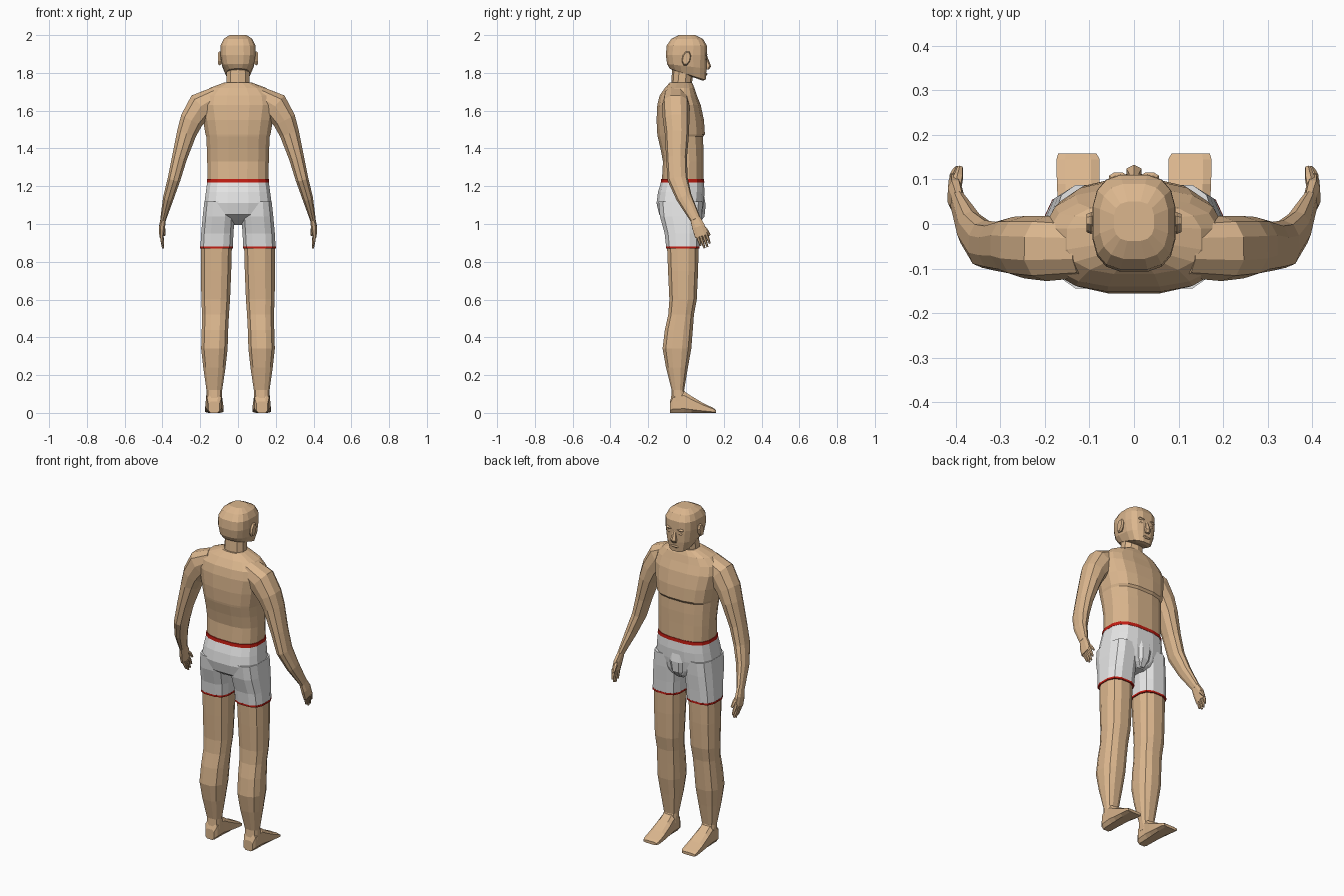
import bpy, bmesh, math
from mathutils import Vector


def material(name, rgb):
    m = bpy.data.materials.new(name)
    m.diffuse_color = (*rgb, 1)
    return m


SKIN = material("skin tan", (0.71, 0.47, 0.27))
WHITE = material("shorts white", (0.79, 0.79, 0.79))
RED = material("trim red", (0.55, 0.012, 0.006))


def loft(name, sections, mat, n=12, p=2.6, mirror=False):
    """Skin through superellipse sections (centre, half-axis u, half-axis v)."""
    bm = bmesh.new()
    angles = [2 * math.pi * (k + 0.5) / n for k in range(n)]
    power = lambda c: math.copysign(abs(c) ** (2 / p), c)
    unit = [(power(math.cos(a)), power(math.sin(a))) for a in angles]
    mu, mv = max(a for a, b in unit), max(b for a, b in unit)
    rings = [[bm.verts.new(Vector(c) + Vector(u) * (a / mu) + Vector(v) * (b / mv))
              for a, b in unit] for c, u, v in sections]
    for r, s in zip(rings, rings[1:]):
        for k in range(n):
            j = (k + 1) % n
            bm.faces.new((r[k], r[j], s[j], s[k]))
    bm.faces.new(rings[0])
    bm.faces.new(rings[-1])
    bmesh.ops.recalc_face_normals(bm, faces=bm.faces)
    me = bpy.data.meshes.new(name)
    bm.to_mesh(me)
    bm.free()
    me.materials.append(mat)
    ob = bpy.data.objects.new(name, me)
    bpy.context.collection.objects.link(ob)
    if mirror:
        ob.modifiers.new("mirror", 'MIRROR').use_mirror_merge = False
    return ob


def level(z, x0, x1, y0, y1, tilt=0):
    """Horizontal section; tilt raises its +y edge."""
    return (((x0 + x1) / 2, (y0 + y1) / 2, z), ((x1 - x0) / 2, 0, 0),
            (0, (y1 - y0) / 2, tilt))


def centred(z, hw, y0, y1, tilt=0):
    return level(z, -hw, hw, y0, y1, tilt)


def tube(points):
    """Sections square to a path of (centre, thickness, depth)."""
    out = []
    for i, (c, r, d) in enumerate(points):
        a = Vector(points[max(i - 1, 0)][0])
        b = Vector(points[min(i + 1, len(points) - 1)][0])
        t = (b - a).normalized()
        u = Vector((0, 1, 0)).cross(t).normalized()
        out.append((c, u * r, t.cross(u) * d))
    return out


# Torso, with a chest crease and sloping shoulders
loft("torso", [centred(*s) for s in (
    (1.22, .160, -.128, .093), (1.33, .163, -.122, .092), (1.40, .165, -.135, .092),
    (1.462, .168, -.150, .090), (1.475, .172, -.152, .100), (1.55, .185, -.156, .095),
    (1.63, .200, -.152, .078), (1.68, .190, -.140, .058), (1.72, .150, -.112, .045),
    (1.75, .070, -.085, .032))], SKIN, n=16, p=2.7)

# Neck
loft("neck", [centred(1.70, .085, -.095, .04), centred(1.75, .062, -.078, .032),
              centred(1.84, .058, -.072, .045)], SKIN, n=10, p=2.2)

# Head
loft("head", [centred(*s) for s in (
    (1.785, .040, -.055, .085, -.025), (1.792, .062, -.086, .104, -.030),
    (1.835, .083, -.100, .109, -.012), (1.895, .093, -.107, .111),
    (1.945, .092, -.102, .110), (1.980, .076, -.078, .090),
    (2.000, .045, -.038, .050))], SKIN, n=16, p=2.9)
loft("nose", [centred(1.89, .008, .09, .112), centred(1.835, .017, .09, .133),
              centred(1.818, .014, .09, .122)], SKIN, n=6)
loft("lips", [centred(1.80, .018, .09, .111), centred(1.793, .026, .09, .114),
              centred(1.786, .016, .09, .110)], SKIN, n=8)
loft("brow", [level(1.905, .018, .05, .09, .108), level(1.897, .014, .056, .088, .115),
              level(1.889, .018, .05, .09, .108)], SKIN, n=8, mirror=True)
loft("eye", [level(1.880, .022, .044, .09, .108), level(1.873, .018, .048, .09, .111),
             level(1.866, .022, .044, .09, .108)], SKIN, n=8, mirror=True)
loft("ear", [((x, .002, 1.877), (0, w, 0), (0, .006, h)) for x, w, h in (
    (.080, .014, .026), (.096, .022, .037), (.106, .018, .031))],
    SKIN, n=8, p=2, mirror=True)

# Arms
loft("arm", tube([
    ((.11, -.055, 1.675), .055, .065), ((.195, -.055, 1.625), .075, .073),
    ((.245, -.052, 1.55), .062, .070), ((.272, -.048, 1.48), .052, .064),
    ((.310, -.050, 1.35), .040, .055), ((.338, -.045, 1.24), .034, .054),
    ((.368, -.010, 1.14), .028, .042), ((.396, .050, 1.025), .015, .028)]),
    SKIN, n=10, p=2.3, mirror=True)

# Hands
loft("palm", tube([((.395, .048, 1.03), .014, .026), ((.402, .066, .985), .016, .034),
                   ((.405, .082, .935), .011, .034)]), SKIN, n=8, mirror=True)
for i, (y, z) in enumerate(((.078, .885), (.098, .872), (.114, .878), (.126, .897))):
    base = Vector((.405, .060 + i * .015, .938 + i * .005))
    tip = Vector((.397, y, z))
    loft(f"finger_{i + 1}", tube([(base, .009, .009), (base.lerp(tip, .55), .008, .008),
                                  (tip, .005, .005)]), SKIN, n=6, p=2, mirror=True)
loft("thumb", tube([((.400, .072, 1.00), .010, .013), ((.394, .105, .968), .010, .011),
                    ((.390, .126, .94), .006, .006)]), SKIN, n=6, p=2, mirror=True)

# Shorts: hips, legs, front pouch and red trim
loft("shorts_hips", [centred(*s) for s in (
    (1.222, .163, -.132, .095), (1.17, .170, -.148, .098), (1.11, .178, -.156, .094),
    (1.05, .165, -.142, .085), (1.02, .100, -.100, .078), (.995, .035, -.050, .060))],
    WHITE, n=16, p=2.8)
loft("shorts_leg", [level(*s) for s in (
    (1.12, .020, .178, -.145, .088), (1.04, .018, .187, -.138, .084),
    (.95, .024, .195, -.113, .076), (.876, .028, .199, -.105, .071))],
    WHITE, n=12, p=2.9, mirror=True)
loft("shorts_pouch", [centred(1.16, .050, .04, .094), centred(1.10, .048, .04, .104),
                      centred(1.04, .038, .03, .098), centred(1.0, .022, .02, .070)],
     WHITE, n=8)
loft("waistband", [centred(1.219, .1645, -.134, .097), centred(1.238, .1635, -.132, .096)],
     RED, n=16, p=2.8)
loft("hem_trim", [level(.881, .027, .200, -.106, .072), level(.870, .027, .200, -.106, .072)],
     RED, n=12, p=2.9, mirror=True)

# Legs
loft("leg", [level(*s) for s in (
    (.90, .032, .195, -.101, .067), (.75, .036, .196, -.095, .064),
    (.60, .042, .194, -.088, .057), (.52, .048, .190, -.094, .042),
    (.44, .052, .192, -.112, .036), (.34, .055, .195, -.124, .028),
    (.24, .066, .184, -.106, .010), (.12, .084, .167, -.076, -.010),
    (.06, .086, .167, -.080, .010))], SKIN, n=12, p=2.5, mirror=True)

# Feet, lofted from heel to toe
loft("foot", [(((a + b) / 2, y, h / 2), ((b - a) / 2, 0, 0), (0, 0, h / 2))
              for y, a, b, h in ((-.086, .098, .156, .06), (-.070, .088, .165, .10),
                                 (-.01, .086, .168, .115), (.03, .082, .170, .088),
                                 (.09, .078, .173, .052), (.145, .077, .174, .026),
                                 (.158, .084, .170, .016))],
     SKIN, n=8, p=3.5, mirror=True)
